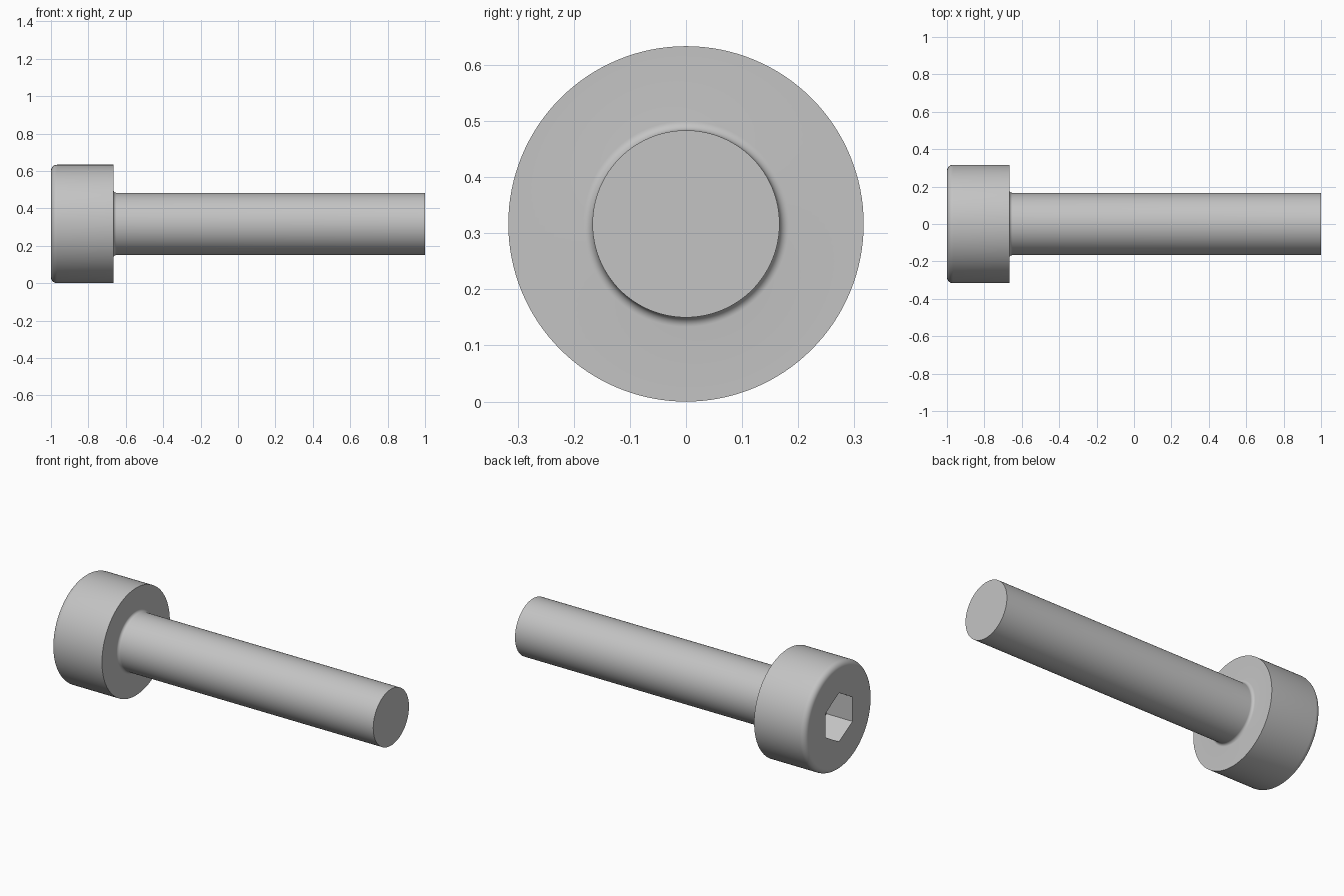
import bpy, bmesh
from math import sin, cos, pi, radians
from mathutils import Matrix, Vector

cube = bpy.data.objects.get("Cube")
if cube:
    bpy.data.objects.remove(cube, do_unlink=True)

HEAD_R, SHANK_R = 0.3167, 0.1667
HEAD_X, TIP_X = -0.6667, 1.0
BEVEL, FILLET = 0.033, 0.0167
SOCKET_R, SOCKET_DEPTH = 0.1443, 0.17
SEGMENTS = 128

steel = bpy.data.materials.new("plain_steel")
steel.use_nodes = True
grey = (0.55, 0.55, 0.55, 1)
steel.diffuse_color = grey
steel.node_tree.nodes["Principled BSDF"].inputs["Base Color"].default_value = grey


def arc(cx, cr, radius, start, end, steps=8):
    """Points (x, r) along an arc, angles in degrees."""
    angles = [radians(start + (end - start) * i / steps) for i in range(steps + 1)]
    return [(cx + radius * cos(a), cr + radius * sin(a)) for a in angles]


def make_object(name, bm):
    bmesh.ops.recalc_face_normals(bm, faces=bm.faces)
    mesh = bpy.data.meshes.new(name)
    bm.to_mesh(mesh)
    bm.free()
    mesh.materials.append(steel)
    obj = bpy.data.objects.new(name, mesh)
    bpy.context.collection.objects.link(obj)
    obj.location.z = HEAD_R
    return obj


# Screw body: rounded head rim, fillet under the head, plain shank
profile = arc(-1 + BEVEL, HEAD_R - BEVEL, BEVEL, 180, 90)
profile.append((HEAD_X, HEAD_R))
profile += arc(HEAD_X + FILLET, SHANK_R + FILLET, FILLET, 180, 270)
profile.append((TIP_X, SHANK_R))

bm = bmesh.new()
rings = []
for x, r in profile:
    rings.append([bm.verts.new((x, r * cos(2 * pi * i / SEGMENTS), r * sin(2 * pi * i / SEGMENTS)))
                  for i in range(SEGMENTS)])
for a, b in zip(rings, rings[1:]):
    for i in range(SEGMENTS):
        j = (i + 1) % SEGMENTS
        bm.faces.new((a[i], a[j], b[j], b[i]))
bm.faces.new(rings[0])
bm.faces.new(rings[-1])
screw = make_object("cap_screw", bm)

# Hexagonal socket, with corners pointing up and down
bm = bmesh.new()
place = Matrix.Translation(Vector((-1, 0, 0))) @ Matrix.Rotation(pi / 2, 4, "Y")
bmesh.ops.create_cone(bm, cap_ends=True, segments=6, radius1=SOCKET_R, radius2=SOCKET_R,
                      depth=2 * SOCKET_DEPTH, matrix=place)
# Turn the hexagon if its corners do not lie on the vertical axis
if not any(abs(v.co.y) < 0.001 for v in bm.verts):
    bmesh.ops.rotate(bm, verts=bm.verts, cent=(0, 0, 0), matrix=Matrix.Rotation(pi / 6, 3, "X"))
cutter = make_object("socket_cutter", bm)
cutter.hide_render = True

bpy.ops.object.select_all(action="DESELECT")
screw.select_set(True)
bpy.context.view_layer.objects.active = screw
cut = screw.modifiers.new("socket", "BOOLEAN")
cut.operation = "DIFFERENCE"
cut.solver = "EXACT"
cut.object = cutter
bpy.ops.object.modifier_apply(modifier=cut.name)
bpy.data.objects.remove(cutter, do_unlink=True)
bpy.ops.object.shade_smooth_by_angle(angle=radians(30))
